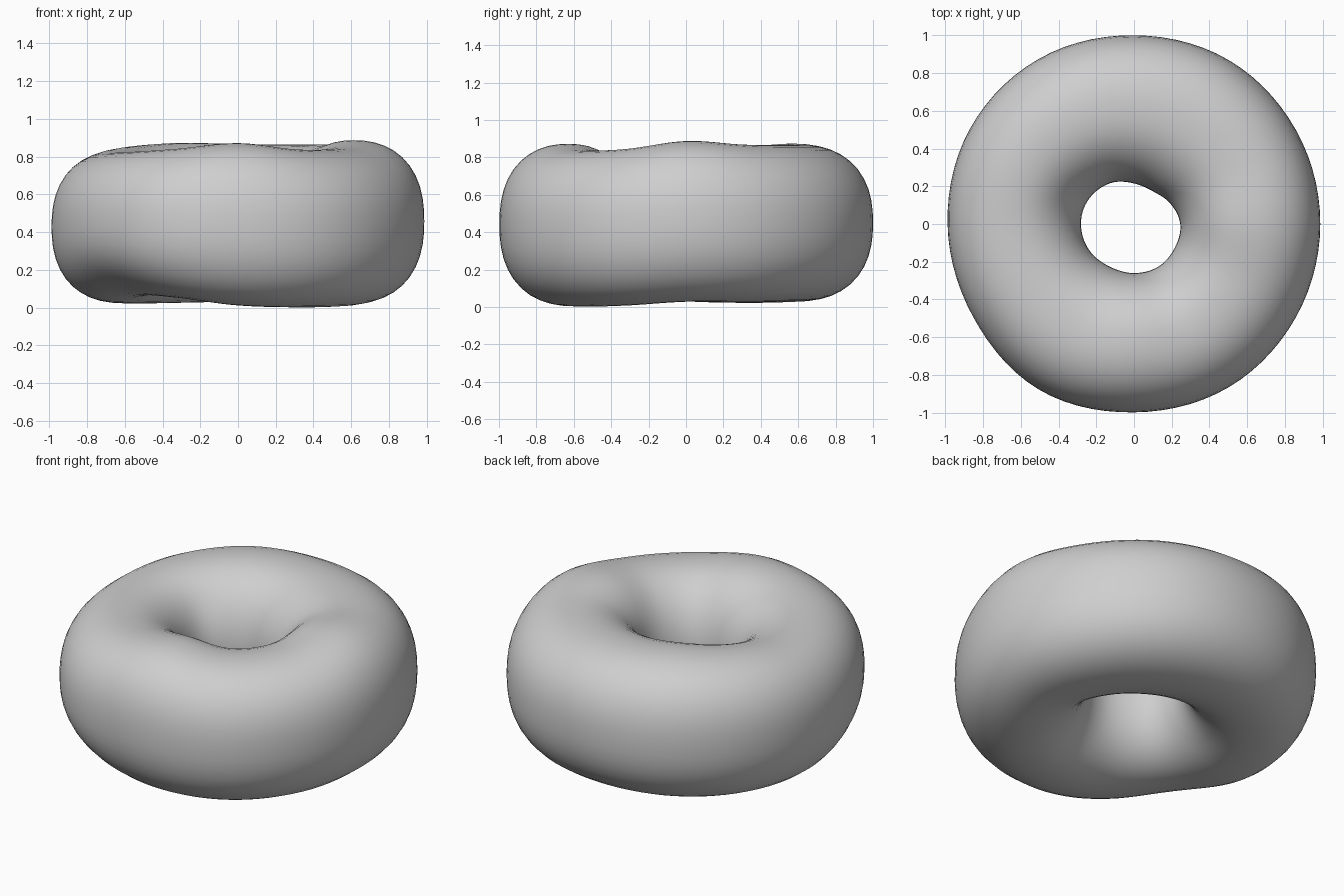
import bpy, bmesh, math

if "Cube" in bpy.data.objects:
    bpy.data.objects.remove(bpy.data.objects["Cube"])

RINGS, SIDES = 84, 44

# Lumpy ring controls, one value every 30 degrees from +x
OUTER = [0.987, 0.992, 1.003, 1.0, 1.01, 1.005, 0.988, 0.985, 1.012, 0.998, 1.0, 0.99]
INNER = [0.245, 0.22, 0.20, 0.215, 0.25, 0.27, 0.28, 0.275, 0.26, 0.26, 0.26, 0.25]
TOP = [0.887, 0.868, 0.865, 0.867, 0.873, 0.853, 0.825, 0.826, 0.842, 0.872, 0.838, 0.845]
BOTTOM = [0.028, 0.028, 0.03, 0.032, 0.026, 0.022, 0.03, 0.06, 0.05, 0.012, 0.002, 0.008]


def around(values, angle):
    """Smooth closed interpolation of values round the ring."""
    n = len(values)
    f = (angle / math.tau * n) % n
    i, t = int(f), f % 1
    a, b, c, d = (values[(i + k) % n] for k in (-1, 0, 1, 2))
    return b + 0.5 * t * (c - a + t * (2*a - 5*b + 4*c - d + t * (3*(b - c) + d - a)))


def bump(x, centre, width):
    d = (x - centre + math.pi) % math.tau - math.pi
    return math.exp(-(d / width) ** 2)


def fuller(th):
    """Slightly squared circle, fuller on the outside than the inside."""
    c, s = math.cos(th), math.sin(th)
    p = 2.25 + 0.1 * c
    k = (abs(c) ** p + abs(s) ** p) ** (-1 / p)
    return c * k, s * k


# Ring body: a rounded section swept round with varying size
bm = bmesh.new()
grid = []
for i in range(RINGS):
    ang = math.tau * i / RINGS
    ro, ri = around(OUTER, ang), around(INNER, ang)
    top, bot = around(TOP, ang), around(BOTTOM, ang)
    mid, half = (ro + ri) / 2, (ro - ri) / 2
    row = []
    for j in range(SIDES):
        th = math.tau * j / SIDES
        c, s = fuller(th)
        # shallow dent in the upper inner wall, and one low on the outside
        dent = 0.02 * bump(ang, math.radians(160), 0.35) * bump(th, math.radians(140), 0.5)
        dent += 0.03 * bump(ang, math.radians(218), 0.4) * bump(th, math.radians(-55), 0.5)
        r = mid + (half - dent) * c
        z = (top + bot) / 2 + ((top - bot) / 2 - dent) * s
        row.append(bm.verts.new((r * math.cos(ang), r * math.sin(ang), z)))
    grid.append(row)
for i in range(RINGS):
    a, b = grid[i], grid[(i + 1) % RINGS]
    for j in range(SIDES):
        k = (j + 1) % SIDES
        bm.faces.new((a[j], b[j], b[k], a[k])).smooth = True
bmesh.ops.recalc_face_normals(bm, faces=bm.faces)

mesh = bpy.data.meshes.new("ring_body")
bm.to_mesh(mesh)
bm.free()

grey = bpy.data.materials.new("light_grey")
grey.diffuse_color = (0.62, 0.62, 0.62, 1)
grey.use_nodes = True
grey.node_tree.nodes["Principled BSDF"].inputs["Base Color"].default_value = grey.diffuse_color
mesh.materials.append(grey)
ring = bpy.data.objects.new("ring_body", mesh)
bpy.context.collection.objects.link(ring)
